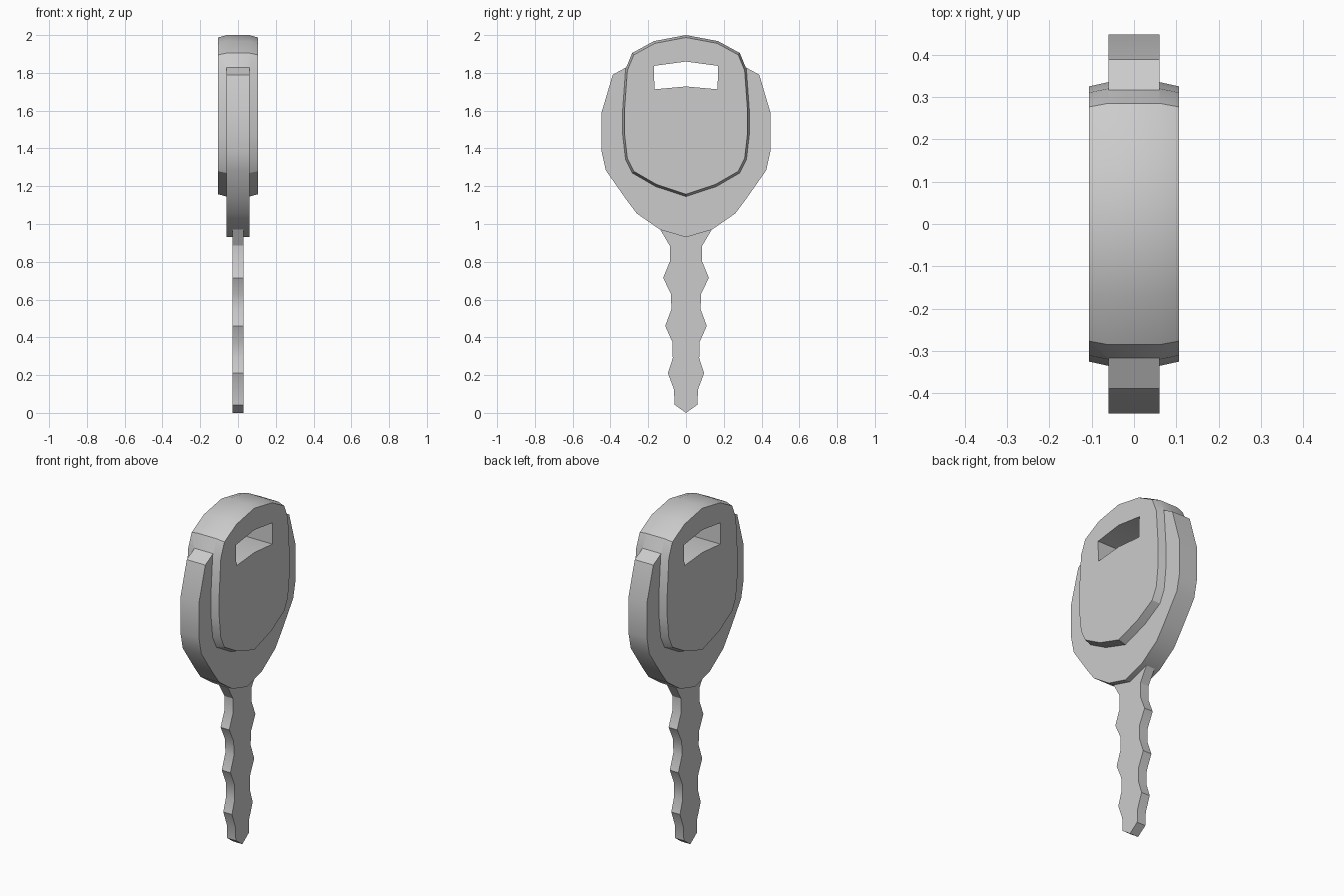
import bpy, bmesh, math

if "Cube" in bpy.data.objects:
    bpy.data.objects.remove(bpy.data.objects["Cube"])


def profile_solid(name, half, rings, center_z=0.0):
    """Mirror a half outline of (y, z), running top to bottom, and loft it along x.
    rings: list of (x, scale about center_z)."""
    mirrored = [(-y, z) for y, z in reversed(half) if y > 1e-6]
    outline = half + mirrored
    bm = bmesh.new()
    loops = [[bm.verts.new((x, y * s, center_z + (z - center_z) * s)) for y, z in outline]
             for x, s in rings]
    n = len(outline)
    for a, b in zip(loops, loops[1:]):
        for i in range(n):
            j = (i + 1) % n
            bm.faces.new((a[i], a[j], b[j], b[i]))
    bm.faces.new(loops[0])
    bm.faces.new(loops[-1])
    bmesh.ops.recalc_face_normals(bm, faces=bm.faces)
    mesh = bpy.data.meshes.new(name)
    bm.to_mesh(mesh)
    bm.free()
    obj = bpy.data.objects.new(name, mesh)
    bpy.context.collection.objects.link(obj)
    return obj


def select_only(obj):
    bpy.ops.object.select_all(action='DESELECT')
    obj.select_set(True)
    bpy.context.view_layer.objects.active = obj


def combine(target, other, operation):
    mod = target.modifiers.new(operation.title(), 'BOOLEAN')
    mod.operation = operation
    mod.solver = 'EXACT'
    mod.object = other
    select_only(target)
    bpy.ops.object.modifier_apply(modifier=mod.name)
    bpy.data.objects.remove(other, do_unlink=True)


# Wide grip plate of the key head
head = profile_solid("key_head", [
    (0.25, 1.865), (0.315, 1.83), (0.388, 1.79), (0.447, 1.59), (0.447, 1.385),
    (0.425, 1.285), (0.32, 1.135), (0.26, 1.055), (0.137, 0.97), (0.0, 0.93),
], [(-0.06, 1), (0.06, 1)])

# Thick raised pad with chamfered rims
pad = profile_solid("head_pad", [
    (0.0, 2.0), (0.17, 1.968), (0.285, 1.905), (0.32, 1.82), (0.335, 1.61),
    (0.335, 1.47), (0.32, 1.34), (0.285, 1.27), (0.16, 1.198), (0.0, 1.145),
], [(-0.106, 0.97), (-0.06, 1), (0.06, 1), (0.106, 0.97)], 1.575)
combine(head, pad, 'UNION')

# Key-ring slot through the head
slot = profile_solid("slot_cutter", [
    (0.0, 1.86), (0.17, 1.837), (0.167, 1.713), (0.0, 1.728),
], [(-0.3, 1), (0.3, 1)])
combine(head, slot, 'DIFFERENCE')

# Wavy double-sided blade
blade = profile_solid("key_blade", [
    (0.0, 0.93), (0.136, 0.97), (0.086, 0.885), (0.086, 0.80), (0.121, 0.715),
    (0.08, 0.63), (0.077, 0.55), (0.11, 0.46), (0.072, 0.375), (0.07, 0.29),
    (0.096, 0.21), (0.064, 0.125), (0.06, 0.043), (0.0, 0.0),
], [(-0.028, 1), (0.028, 1)])

# Smooth rims, crisp edges
for part in (head, blade):
    select_only(part)
    bpy.ops.object.shade_smooth_by_angle(angle=math.radians(30))
